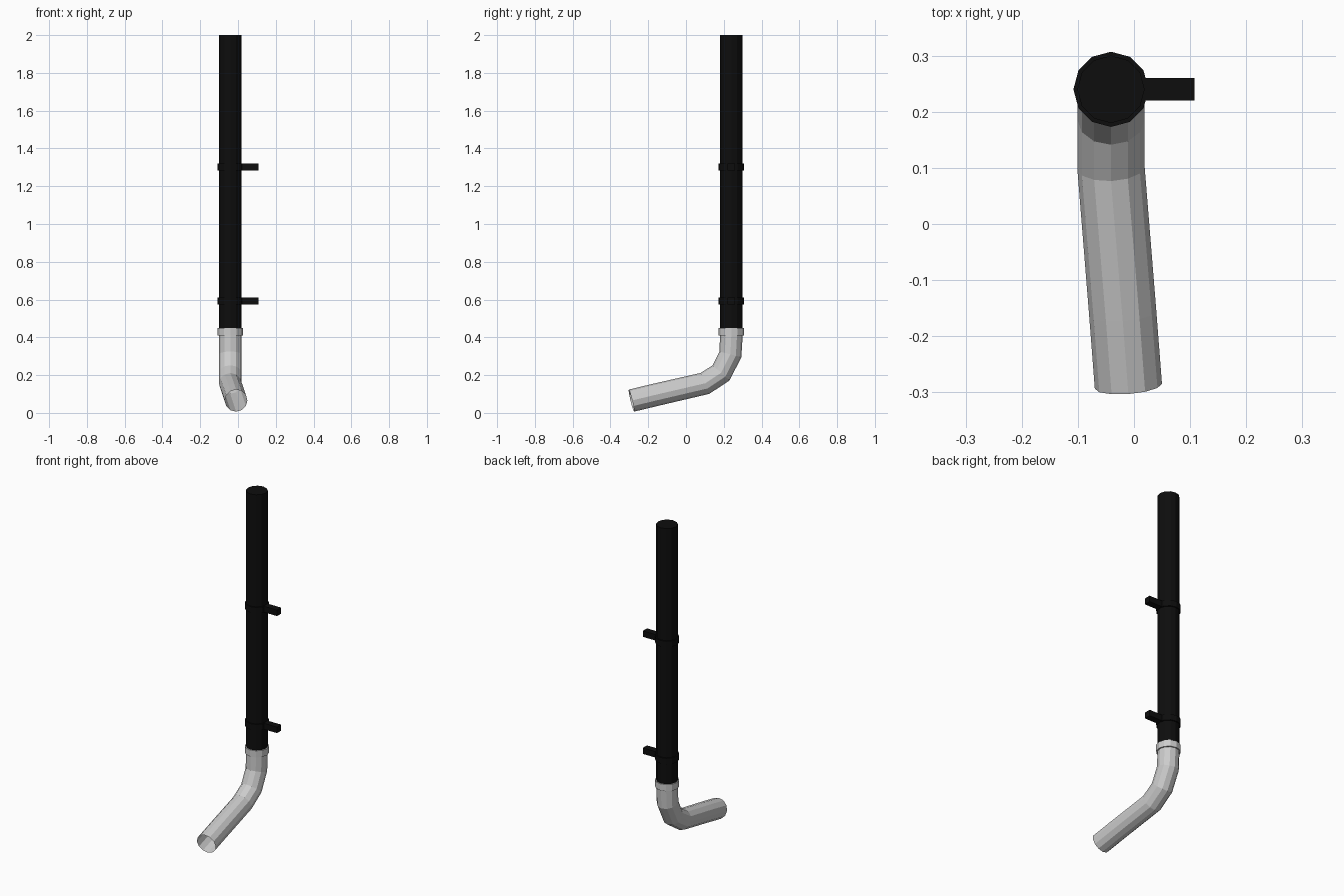
import bpy, bmesh, math
from mathutils import Vector

if "Cube" in bpy.data.objects:
    bpy.data.objects.remove(bpy.data.objects["Cube"], do_unlink=True)

SIDES = 12
CX, CY = -0.041, 0.24
R_PIPE, R_RING = 0.06, 0.067


def material(name, value):
    m = bpy.data.materials.new(name)
    m.use_nodes = True
    color = (value, value, value, 1)
    m.diffuse_color = color
    m.node_tree.nodes["Principled BSDF"].inputs["Base Color"].default_value = color
    return m


black = material("black paint", 0.004)
grey = material("light grey metal", 0.6)


def finish(name, bm, mat):
    bmesh.ops.recalc_face_normals(bm, faces=bm.faces)
    mesh = bpy.data.meshes.new(name)
    bm.to_mesh(mesh)
    bm.free()
    mesh.materials.append(mat)
    obj = bpy.data.objects.new(name, mesh)
    bpy.context.collection.objects.link(obj)
    return obj


def sweep(name, path, mat, capped=False):
    """Skin 12-sided rings along a path of (centre, direction, radius)."""
    bm = bmesh.new()
    rings = []
    for centre, direction, radius in path:
        t = Vector(direction).normalized()
        u = (Vector((1, 0, 0)) - t * t.x).normalized()
        v = t.cross(u)
        angles = [2 * math.pi * i / SIDES for i in range(SIDES)]
        rings.append([bm.verts.new(Vector(centre) + radius * (u * math.cos(a) + v * math.sin(a)))
                      for a in angles])
    for a, b in zip(rings, rings[1:]):
        for i in range(SIDES):
            j = (i + 1) % SIDES
            bm.faces.new((a[i], a[j], b[j], b[i]))
    if capped:
        bm.faces.new(rings[0])
        bm.faces.new(rings[-1])
    return finish(name, bm, mat)


def upright(name, z0, z1, radius, mat):
    path = [((CX, CY, z), (0, 0, -1), radius) for z in (z1, z0)]
    return sweep(name, path, mat, capped=True)


# Downpipe
upright("downpipe", 0.43, 2.0, R_PIPE, black)

# Wall brackets: clamp ring and side arm
for label, z in (("lower", 0.592), ("upper", 1.302)):
    upright(label + "_clamp", z - 0.018, z + 0.018, R_RING, black)
    bm = bmesh.new()
    bmesh.ops.create_cube(bm, size=1)
    bmesh.ops.scale(bm, vec=(0.093, 0.04, 0.036), verts=bm.verts)
    bmesh.ops.translate(bm, vec=(0.0615, CY, z), verts=bm.verts)
    finish(label + "_bracket_arm", bm, black)

# Collar and curved open spout
down = (0, 0, -1)
collar = [((CX, CY, z), down, r) for z, r in
          ((0.45, R_PIPE - 0.002), (0.45, R_RING), (0.41, R_RING), (0.41, R_PIPE))]
bends = [Vector(p) for p in ((CX, CY, 0.41), (CX, 0.235, 0.31), (CX, 0.186, 0.212),
                             (CX, 0.1, 0.156), (-0.02, -0.16, 0.096), (-0.01, -0.289, 0.065))]
spout = []
for i in range(1, len(bends)):
    before = (bends[i] - bends[i - 1]).normalized()
    after = (bends[i + 1] - bends[i]).normalized() if i + 1 < len(bends) else before
    # Widen mitred rings so the tube keeps its bore
    spout.append((bends[i], before + after, R_PIPE))
sweep("spout", collar + spout, grey)
